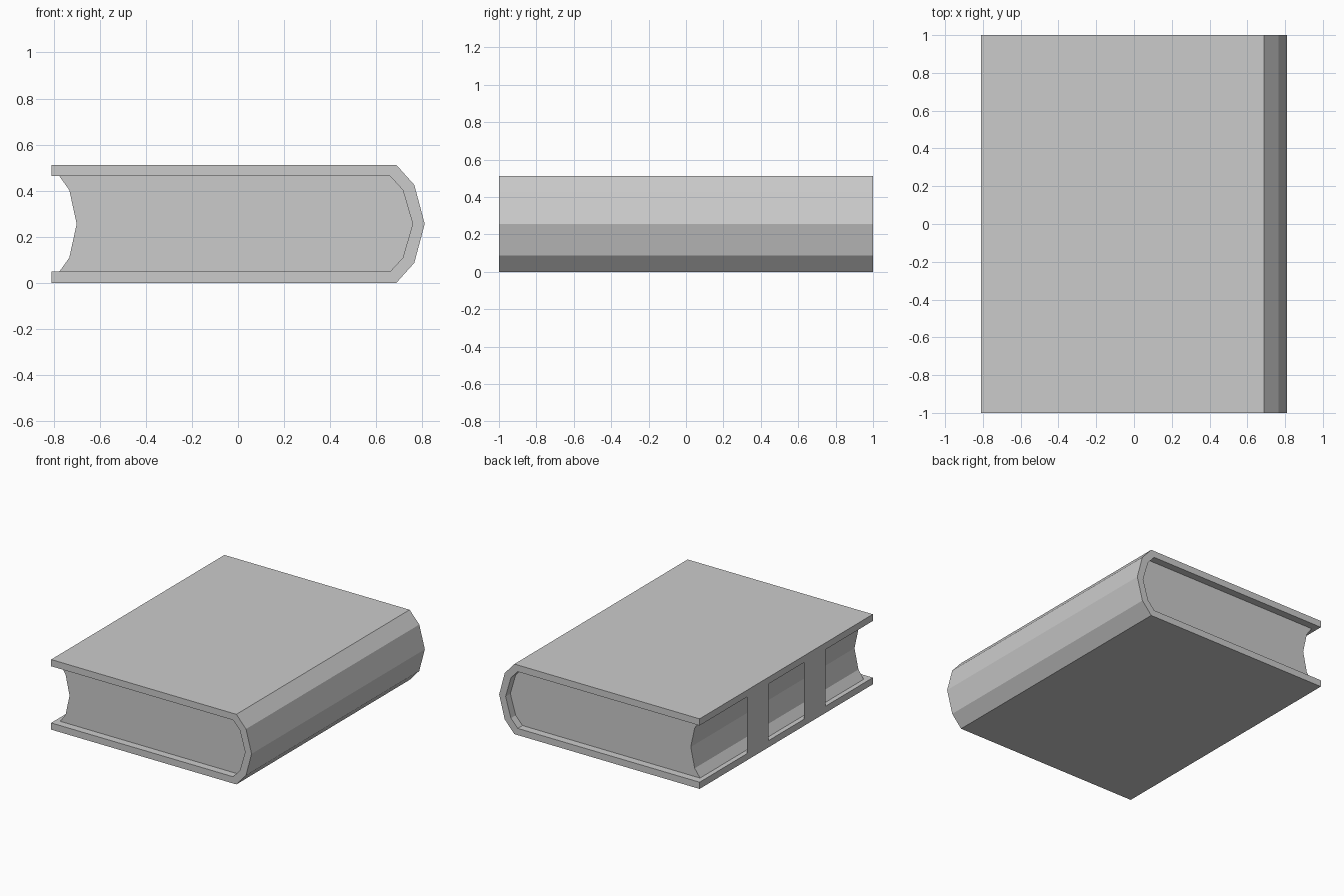
import bpy
import bmesh

if "Cube" in bpy.data.objects:
    bpy.data.objects.remove(bpy.data.objects["Cube"], do_unlink=True)

GREY = (0.6, 0.6, 0.6, 1.0)
grey = bpy.data.materials.new("plain_grey")
grey.use_nodes = True
grey.diffuse_color = GREY
grey.node_tree.nodes["Principled BSDF"].inputs["Base Color"].default_value = GREY

HEIGHT = 0.512
MID = HEIGHT / 2


def finish(bm, name):
    mesh = bpy.data.meshes.new(name)
    bm.to_mesh(mesh)
    bm.free()
    mesh.materials.append(grey)
    obj = bpy.data.objects.new(name, mesh)
    bpy.context.collection.objects.link(obj)
    return obj


def mirrored(upper):
    """Complete a top-to-middle profile by reflecting it below mid height."""
    return upper + [(x, HEIGHT - z) for x, z in reversed(upper[:-1])]


def extrude_profile(name, points, half_depth):
    """Extrude an x-z outline along y, centred on y = 0."""
    bm = bmesh.new()
    face = bm.faces.new([bm.verts.new((x, -half_depth, z)) for x, z in points])
    result = bmesh.ops.extrude_face_region(bm, geom=[face])
    moved = [v for v in result["geom"] if isinstance(v, bmesh.types.BMVert)]
    bmesh.ops.translate(bm, verts=moved, vec=(0, 2 * half_depth, 0))
    bmesh.ops.recalc_face_normals(bm, faces=bm.faces[:])
    return finish(bm, name)


# Profiles, from the top board round to the middle of the spine
outer = mirrored([(-0.81, HEIGHT), (0.687, HEIGHT), (0.765, 0.425), (0.81, MID)])
inner = mirrored([(-0.81, 0.463), (0.66, 0.463), (0.715, 0.403), (0.758, MID)])
fore_edge = mirrored([(-0.775, 0.463), (-0.732, 0.403), (-0.70, MID)])

# Cover: both boards and the faceted spine in one wrap
extrude_profile("cover", outer + inner[::-1], 1.0)

# Page block: fills the cover, hollow fore edge, set in at both ends
extrude_profile("pages", inner[1:-1] + fore_edge[::-1], 0.945)

# Thin straps closing the fore edge, flush with the board edges
for side, name in ((1, "back_strap"), (-1, "front_strap")):
    bm = bmesh.new()
    corners = [(0.205, 0.049), (0.205, 0.463), (0.455, 0.463), (0.455, 0.049)]
    strap = bm.faces.new([bm.verts.new((-0.81, side * y, z)) for y, z in corners])
    strap.normal_update()
    if strap.normal.x > 0:
        strap.normal_flip()
    finish(bm, name)
